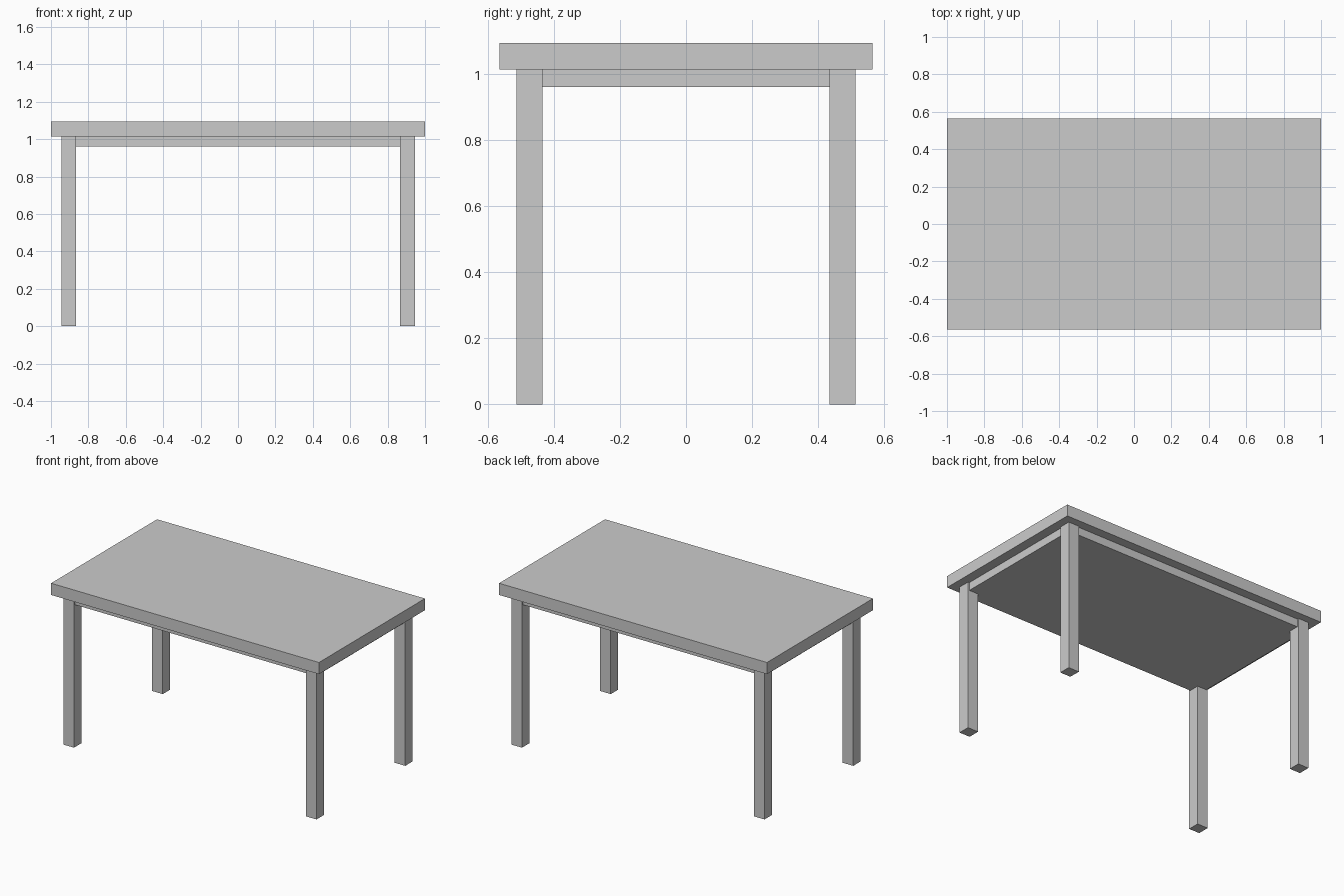
import bpy

if "Cube" in bpy.data.objects:
    bpy.data.objects.remove(bpy.data.objects["Cube"])


def box(name, x, y, z):
    """Box from (min, max) ranges on each axis."""
    bpy.ops.mesh.primitive_cube_add(size=1, location=[sum(r) / 2 for r in (x, y, z)])
    ob = bpy.context.object
    ob.name = name
    ob.scale = [r[1] - r[0] for r in (x, y, z)]
    bpy.ops.object.transform_apply(location=False, rotation=False, scale=True)
    return ob


TOP, UNDER, APRON = 1.094, 1.015, 0.961
LEG_X, LEG_Y, LEG_W = 0.945, 0.513, 0.079

# Table top
box("table_top", (-1, 1), (-0.565, 0.565), (UNDER, TOP))

# Solid apron block under the top, set slightly behind the leg faces
box("apron", (-0.935, 0.935), (-0.503, 0.503), (APRON, UNDER))

# Four square legs
for sx, side in ((-1, "left"), (1, "right")):
    for sy, end in ((-1, "front"), (1, "back")):
        x = sorted((sx * LEG_X, sx * (LEG_X - LEG_W)))
        y = sorted((sy * LEG_Y, sy * (LEG_Y - LEG_W)))
        box(f"{end}_{side}_leg", x, y, (0, UNDER))
